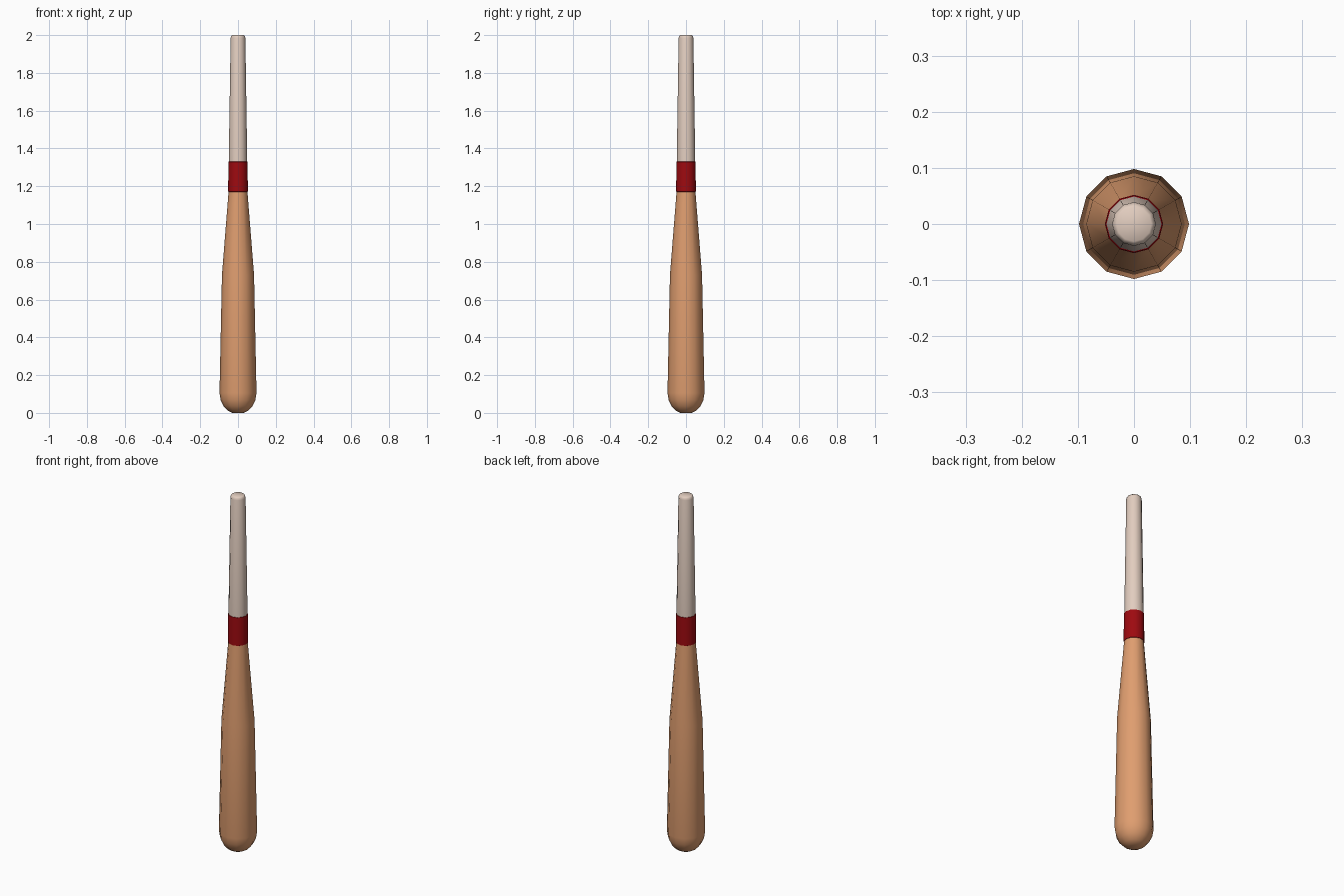
import bpy, bmesh, math

if "Cube" in bpy.data.objects:
    bpy.data.objects.remove(bpy.data.objects["Cube"])

SIDES = 12


def material(name, rgb):
    m = bpy.data.materials.new(name)
    m.diffuse_color = (*rgb, 1.0)
    m.use_nodes = True
    m.node_tree.nodes["Principled BSDF"].inputs["Base Color"].default_value = m.diffuse_color
    return m


def lathe(name, profile, mat, cap_bottom=False, cap_top=False):
    """Spin a (radius, height) profile around z."""
    bm = bmesh.new()
    rings = []
    for r, z in profile:
        rings.append([bm.verts.new((r * math.cos(2 * math.pi * i / SIDES),
                                    r * math.sin(2 * math.pi * i / SIDES), z))
                      for i in range(SIDES)])
    for a, b in zip(rings, rings[1:]):
        for i in range(SIDES):
            j = (i + 1) % SIDES
            bm.faces.new((a[i], a[j], b[j], b[i]))
    if cap_bottom:
        bm.faces.new(rings[0][::-1])
    if cap_top:
        bm.faces.new(rings[-1])
    me = bpy.data.meshes.new(name)
    bm.to_mesh(me)
    bm.free()
    me.materials.append(mat)
    ob = bpy.data.objects.new(name, me)
    bpy.context.collection.objects.link(ob)
    bpy.context.view_layer.objects.active = ob
    ob.select_set(True)
    bpy.ops.object.shade_smooth_by_angle(angle=math.radians(50))
    ob.select_set(False)
    return ob


wood = material("warm wood", (0.74, 0.34, 0.16))
red = material("dark red", (0.34, 0.003, 0.005))
pale = material("pale grip", (0.76, 0.61, 0.52))

# barrel with rounded end, tapering to the neck
lathe("barrel", [(0.03, 0.0), (0.055, 0.013), (0.077, 0.036), (0.092, 0.068),
                 (0.098, 0.105), (0.085, 0.73), (0.05, 1.17)],
      wood, cap_bottom=True)

# painted ring between barrel and grip
lathe("band", [(0.05, 1.17), (0.052, 1.171), (0.051, 1.329), (0.049, 1.33)], red)

# slim grip with softened top edge
lathe("grip", [(0.049, 1.33), (0.039, 1.985), (0.036, 1.996), (0.031, 2.0)],
      pale, cap_top=True)
